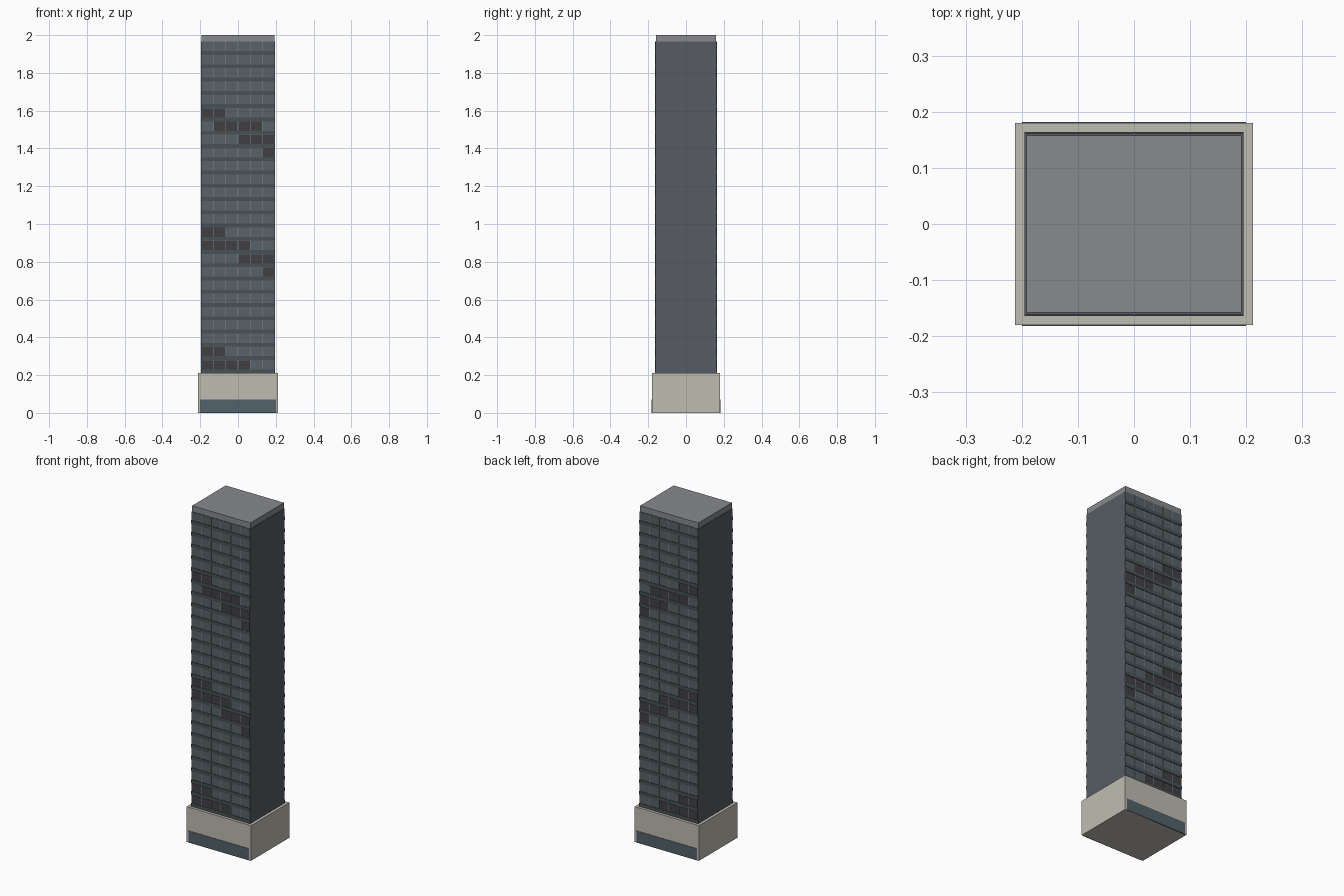
import bpy, bmesh
from mathutils import Matrix, Vector

if "Cube" in bpy.data.objects:
    bpy.data.objects.remove(bpy.data.objects["Cube"])


def material(name, rgb):
    m = bpy.data.materials.new(name)
    # display colour to linear
    m.diffuse_color = [((c / 255 + 0.055) / 1.055) ** 2.4 for c in rgb] + [1]
    m.use_nodes = True
    m.node_tree.nodes["Principled BSDF"].inputs["Base Color"].default_value = m.diffuse_color
    return m


def boxes(name, ranges, mat, mirror_y=False):
    """One object made of boxes, each (x0, x1, y0, y1, z0, z1)."""
    bm = bmesh.new()
    for x0, x1, y0, y1, z0, z1 in ranges:
        centre = Vector((x0 + x1, y0 + y1, z0 + z1)) / 2
        size = Matrix.Diagonal((x1 - x0, y1 - y0, z1 - z0, 1))
        bmesh.ops.create_cube(bm, size=1, matrix=Matrix.Translation(centre) @ size)
    mesh = bpy.data.meshes.new(name)
    bm.to_mesh(mesh)
    bm.free()
    mesh.materials.append(mat)
    ob = bpy.data.objects.new(name, mesh)
    bpy.context.collection.objects.link(ob)
    if mirror_y:
        mod = ob.modifiers.new("both_faces", 'MIRROR')
        mod.use_axis = (False, True, False)
        mod.use_mirror_merge = False
    return ob


stone = material("stone", (192, 188, 178))
wall = material("wall", (87, 92, 100))
glass = material("glass", (88, 98, 104))
band = material("band", (72, 81, 85))
metal = material("metal", (130, 136, 140))
dark = material("dark", (64, 64, 68))
roof = material("roof", (136, 138, 141))
lobby = material("lobby", (82, 98, 106))

BASE, TOP, HX, HY = 0.21, 1.965, 0.193, 0.160
FLOORS, BAYS = 25, 6
pitch, bay = (TOP - BASE) / FLOORS, 2 * HX / BAYS

# podium with lobby glazing front and back
boxes("podium", [(-0.212, 0.212, -0.18, 0.18, 0, BASE)], stone)
boxes("lobby_glass", [(-0.2, 0.2, -0.182, -0.175, 0, 0.07)], lobby, True)

# tower body and roof cap
boxes("tower_core", [(-0.195, 0.195, -HY, HY, BASE, TOP)], wall)
boxes("roof_cap", [(-0.192, 0.192, -0.158, 0.158, TOP, 2.0)], roof)

# curtain wall: glass sheet, floor bands, mullions
boxes("curtain_glass", [(-HX, HX, -HY - 0.001, -HY + 0.004, BASE, TOP)], glass, True)
boxes("floor_bands", [(-0.195, 0.195, -HY - 0.004, -HY + 0.004,
                       BASE + i * pitch, BASE + i * pitch + 0.02)
                      for i in range(FLOORS)], band, True)
boxes("mullions", [(-HX + i * bay - 0.0015, -HX + i * bay + 0.0015,
                    -HY - 0.003, -HY + 0.004, BASE, TOP)
                   for i in range(1, BAYS)], metal, True)

# dark panels: floor -> first and last bay
panels = {19: (0, 1), 18: (1, 4), 17: (3, 5), 16: (5, 5),
          10: (0, 1), 9: (0, 3), 8: (3, 5), 7: (5, 5),
          1: (0, 1), 0: (0, 3)}
boxes("dark_panels", [(-HX + c * bay + 0.002, -HX + (c + 1) * bay - 0.002,
                       -HY - 0.0025, -HY + 0.004,
                       BASE + f * pitch + 0.019, BASE + (f + 1) * pitch - 0.002)
                      for f, (a, b) in panels.items() for c in range(a, b + 1)],
      dark, True)
